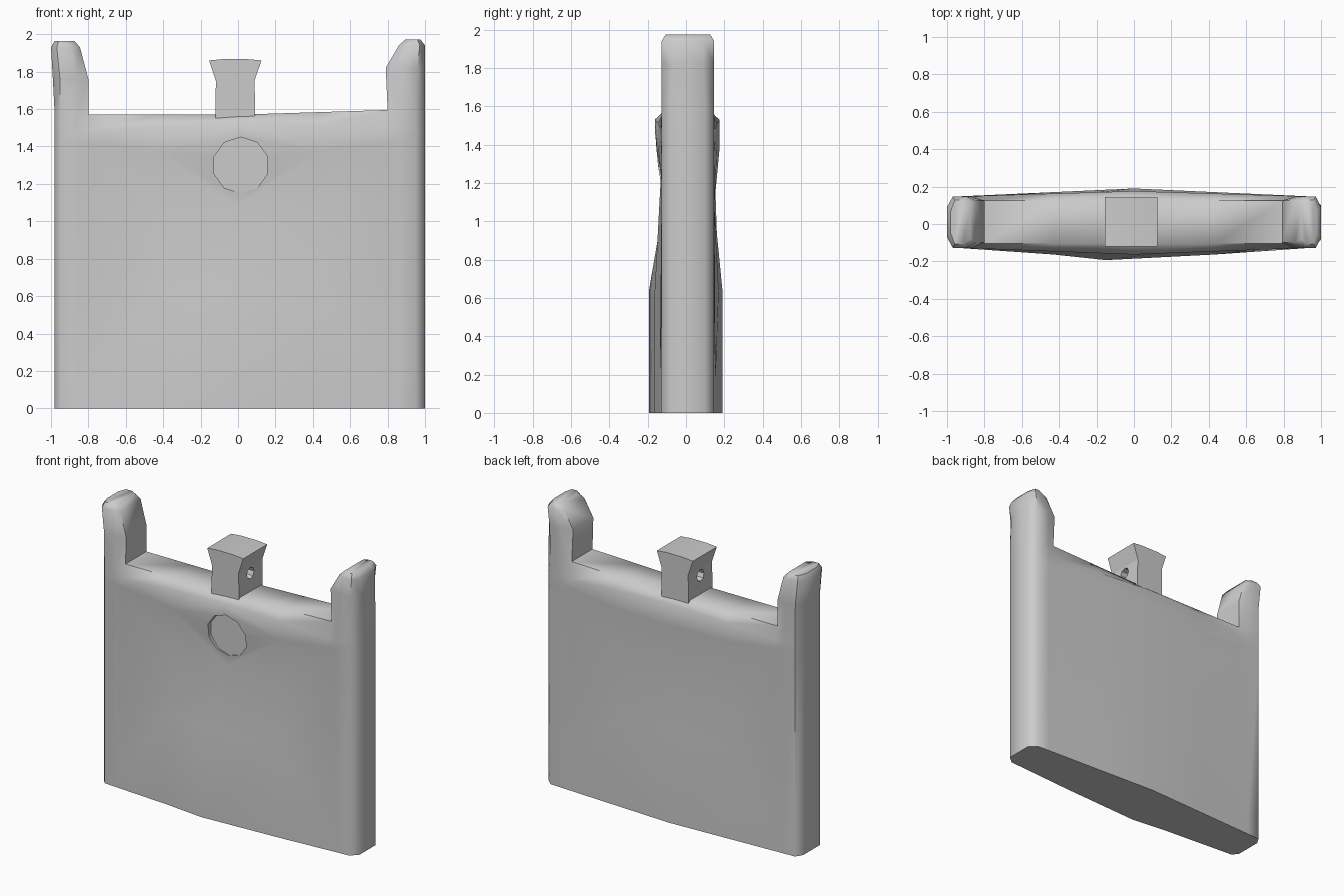
import bpy, bmesh, math

if "Cube" in bpy.data.objects:
    bpy.data.objects.remove(bpy.data.objects["Cube"])

def finish(bm, name):
    bmesh.ops.recalc_face_normals(bm, faces=bm.faces)
    me = bpy.data.meshes.new(name)
    bm.to_mesh(me)
    bm.free()
    ob = bpy.data.objects.new(name, me)
    bpy.context.collection.objects.link(ob)
    return ob

def cut(ob, sides, radius, depth, loc, rot):
    bpy.ops.mesh.primitive_cylinder_add(vertices=sides, radius=radius, depth=depth,
                                        location=loc, rotation=rot)
    cutter = bpy.context.object
    cutter.hide_render = True
    mod = ob.modifiers.new("cut", 'BOOLEAN')
    mod.operation, mod.object = 'DIFFERENCE', cutter
    bpy.context.view_layer.objects.active = ob
    bpy.ops.object.modifier_apply(modifier=mod.name)
    bpy.data.objects.remove(cutter)

def smooth(ob, deg):
    bpy.ops.object.select_all(action='DESELECT')
    ob.select_set(True)
    bpy.context.view_layer.objects.active = ob
    bpy.ops.object.shade_smooth_by_angle(angle=math.radians(deg))

# Body: rows of front/back points, each row running across the width
X = [-.98, -.95, -.86, -.8, -.43, 0, .43, .8, .86, .95, 1.0]
EDGE_F, EDGE_B = -.127, .147
# (z middle, z ends, front y at centre, back y at centre)
ROWS = [(0, 0, -.193, .19), (.64, .15, -.193, .19), (1.08, 1.36, -.11, .147),
        (1.38, 1.42, -.158, .175), (1.53, 1.48, -.163, .176), (1.57, 1.57, -.105, .125)]

bm = bmesh.new()
rows = []
for r, (zm, ze, cf, cb) in enumerate(ROWS):
    front, back = [], []
    for i, x in enumerate(X):
        end = i < 4 or i > 6
        z = ze if end else zm
        if r == 4 and abs(x) == .43:
            z = 1.51
        if r == 5:
            z += .025 * max(0, min(x, .8)) / .8
        xf = -.15 if (x == 0 and r < 2) else x
        t = max(0, 1 - abs(x) / .95)
        if i in (0, 10):
            yf, yb = -.085, .10
        elif r == 5 and 3 <= i <= 7:
            yf, yb = cf, cb
        else:
            yf, yb = EDGE_F + (cf - EDGE_F) * t, EDGE_B + (cb - EDGE_B) * t
        front.append(bm.verts.new((xf, yf, z)))
        back.append(bm.verts.new((x, yb, z)))
    rows.append((front, back))

def bridge(a, b):
    for k in range(len(a)):
        j = (k + 1) % len(a)
        bm.faces.new((a[k], a[j], b[j], b[k]))

def cap(front, back):
    for k in range(len(front) - 1):
        bm.faces.new((front[k], front[k + 1], back[k + 1], back[k]))

for (f0, b0), (f1, b1) in zip(rows, rows[1:]):
    bridge(f0 + b0[::-1], f1 + b1[::-1])
cap(*rows[0])
top_f, top_b = rows[-1]
cap(top_f[3:8], top_b[3:8])

# Horns: continue the end strips upward; (outer x, inner x, z, y inset)
def horn(front, back, levels):
    for xo, xi, z, inset in levels:
        nf, nb = [], []
        for f, yf, yb in zip((0, .2, .65, 1), (-.07, -.127, -.127, -.10), (.09, .147, .147, .125)):
            x = xo + (xi - xo) * f
            nf.append(bm.verts.new((x, yf + inset, z)))
            nb.append(bm.verts.new((x, yb - inset, z)))
        bridge(front + back[::-1], nf + nb[::-1])
        front, back = nf, nb
    cap(front, back)

horn(top_f[:4], top_b[:4],
     [(-.99, -.8, 1.76, 0), (-1, -.845, 1.93, 0), (-.98, -.875, 1.965, .02)])
horn(top_f[:6:-1], top_b[:6:-1],
     [(1, .79, 1.82, 0), (1, .86, 1.94, 0), (.975, .895, 1.973, .02)])
body = finish(bm, "body")
cut(body, 10, .15, .3, (.015, -.265, 1.3), (math.pi / 2, 0, 0))
smooth(body, 55)

# Hanging block: flared profile extruded along y, with a cord hole along x
prof = [(-.12, 1.55), (.09, 1.55), (.09, 1.67), (.088, 1.75), (.125, 1.86),
        (.05, 1.867), (-.08, 1.867), (-.155, 1.86), (-.118, 1.75), (-.12, 1.67)]
bm = bmesh.new()
f = bm.faces.new([bm.verts.new((x, -.12, z)) for x, z in prof])
ext = bmesh.ops.extrude_face_region(bm, geom=[f])
bmesh.ops.translate(bm, vec=(0, .265, 0),
                    verts=[v for v in ext["geom"] if isinstance(v, bmesh.types.BMVert)])
block = finish(bm, "hanging_block")
cut(block, 8, .04, 1, (0, .01, 1.7), (0, math.pi / 2, 0))
smooth(block, 20)
